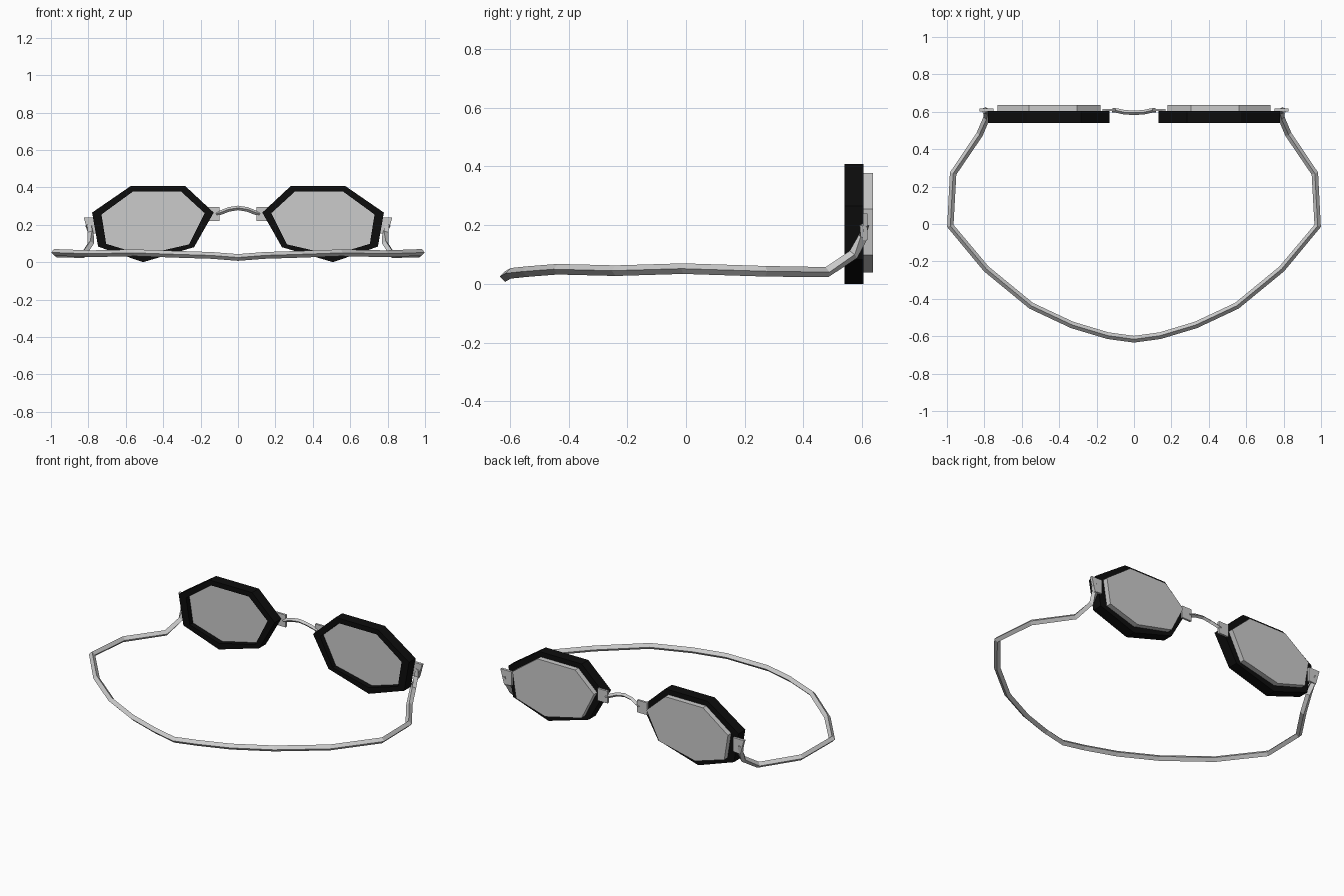
import bpy, bmesh

if "Cube" in bpy.data.objects:
    bpy.data.objects.remove(bpy.data.objects["Cube"])

black = bpy.data.materials.new("black_rubber")
black.diffuse_color = (0.004, 0.004, 0.004, 1)
black.use_nodes = True
black.node_tree.nodes["Principled BSDF"].inputs["Base Color"].default_value = black.diffuse_color

# Seven-sided outlines (x, z) of the right eyepiece
OUTER = [(0.283, 0.408), (0.572, 0.408), (0.78, 0.265), (0.748, 0.083),
         (0.508, 0.0), (0.235, 0.08), (0.13, 0.265)]
INNER = [(0.305, 0.378), (0.561, 0.378), (0.73, 0.255), (0.705, 0.098),
         (0.508, 0.038), (0.262, 0.095), (0.178, 0.262)]


def finish(bm, name, mat=None):
    bmesh.ops.recalc_face_normals(bm, faces=bm.faces)
    me = bpy.data.meshes.new(name)
    bm.to_mesh(me)
    bm.free()
    ob = bpy.data.objects.new(name, me)
    bpy.context.collection.objects.link(ob)
    if mat:
        me.materials.append(mat)
    return ob


def loop(bm, pts, y, s):
    return [bm.verts.new((s * x, y, z)) for x, z in pts]


def bridge(bm, a, b):
    n = len(a)
    for i in range(n):
        j = (i + 1) % n
        bm.faces.new((a[i], a[j], b[j], b[i]))


def ring(name, s, y0, y1):
    bm = bmesh.new()
    loops = [loop(bm, p, y, s) for p, y in
             ((OUTER, y0), (OUTER, y1), (INNER, y1), (INNER, y0))]
    for i in range(4):
        bridge(bm, loops[i], loops[(i + 1) % 4])
    return finish(bm, name, black)


def prism(name, pts, s, y0, y1):
    bm = bmesh.new()
    a, b = loop(bm, pts, y0, s), loop(bm, pts, y1, s)
    bridge(bm, a, b)
    bm.faces.new(a)
    bm.faces.new(b)
    return finish(bm, name)


def tube(name, half, depth):
    # half runs from the right end to the centre point; mirrored across x
    pts = half + [(-x, y, z) for x, y, z in reversed(half[:-1])]
    cu = bpy.data.curves.new(name, 'CURVE')
    cu.dimensions = '3D'
    cu.twist_mode = 'Z_UP'
    cu.bevel_depth = depth
    cu.bevel_resolution = 0
    cu.use_fill_caps = True
    sp = cu.splines.new('POLY')
    sp.points.add(len(pts) - 1)
    for p, c in zip(sp.points, pts):
        p.co = (*c, 1)
    sp.use_smooth = False
    ob = bpy.data.objects.new(name, cu)
    bpy.context.collection.objects.link(ob)
    return ob


def rect(x0, x1, z0, z1):
    return [(x0, z0), (x1, z0), (x1, z1), (x0, z1)]


for side, s in (("right", 1), ("left", -1)):
    # Eye gasket, lens and the plates holding strap and nose bridge
    ring(side + "_gasket", s, 0.54, 0.605)
    prism(side + "_lens", INNER, s, 0.572, 0.637)
    prism(side + "_nose_clip", rect(0.1, 0.168, 0.22, 0.295), s, 0.603, 0.616)
    prism(side + "_strap_clip", [(0.75, 0.155), (0.80, 0.15), (0.825, 0.24), (0.75, 0.24)],
          s, 0.602, 0.618)

# Arched nose bridge
tube("nose_bridge", [(0.115, 0.609, 0.258), (0.09, 0.606, 0.266), (0.05, 0.597, 0.282),
                     (0.0, 0.595, 0.29)], 0.012)

# Head strap, sagging to the ground
tube("head_strap", [(0.80, 0.608, 0.20), (0.788, 0.603, 0.16), (0.787, 0.57, 0.10),
                    (0.825, 0.48, 0.04), (0.967, 0.27, 0.043), (0.982, -0.01, 0.052),
                    (0.79, -0.24, 0.045), (0.55, -0.437, 0.05), (0.33, -0.54, 0.042),
                    (0.14, -0.597, 0.036), (0.0, -0.616, 0.025)], 0.018)
